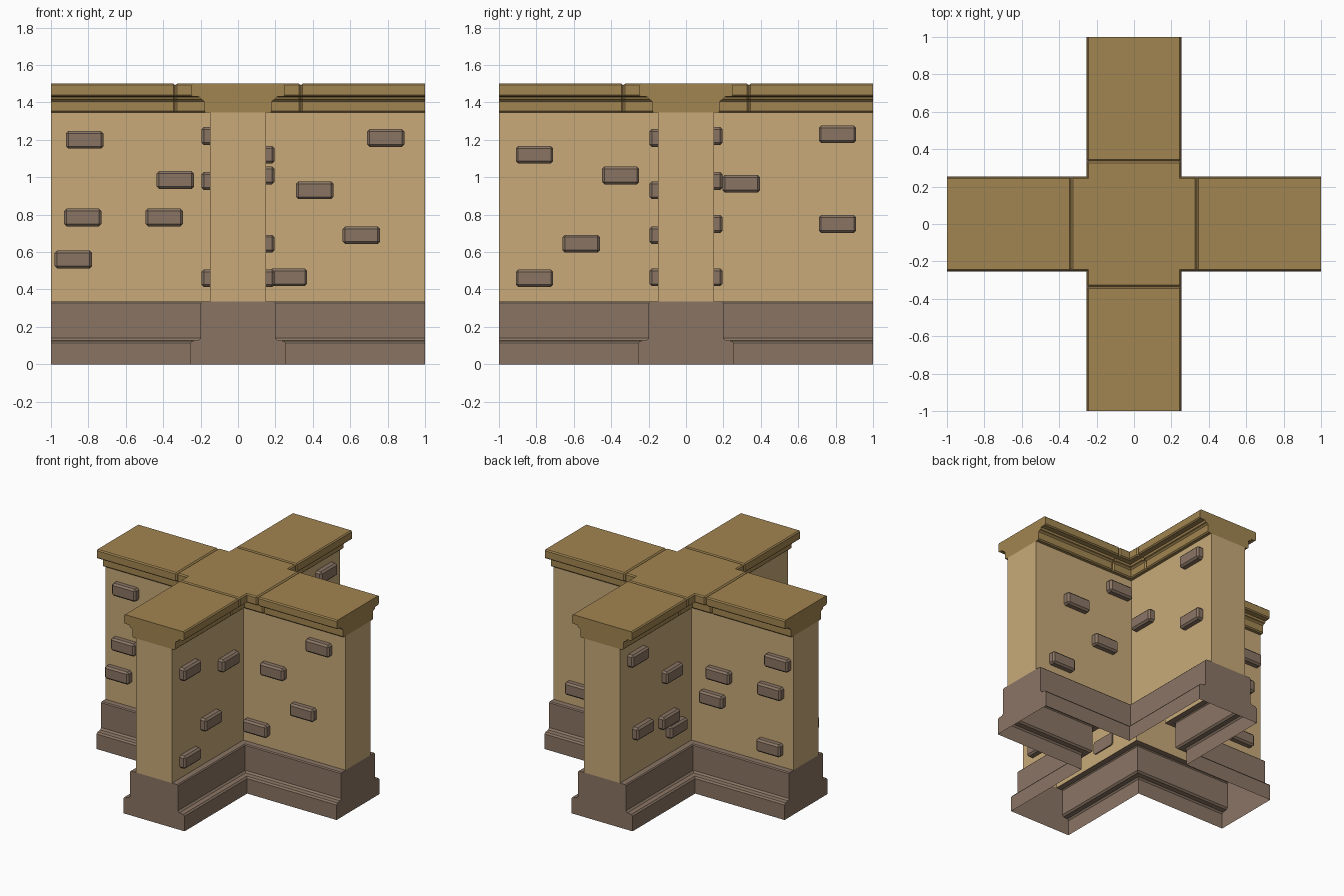
import bpy
import bmesh
from math import pi
from mathutils import Matrix, Vector

if "Cube" in bpy.data.objects:
    bpy.data.objects.remove(bpy.data.objects["Cube"], do_unlink=True)


def material(name, color):
    m = bpy.data.materials.new(name)
    m.use_nodes = True
    m.diffuse_color = (*color, 1)
    m.node_tree.nodes["Principled BSDF"].inputs["Base Color"].default_value = (*color, 1)
    return m


plaster = material("sand plaster", (0.578, 0.402, 0.188))
coping = material("ochre coping", (0.36, 0.235, 0.082))
stone = material("brown stone", (0.254, 0.178, 0.127))


def finish(name, bm, mat):
    mesh = bpy.data.meshes.new(name)
    bm.to_mesh(mesh)
    bm.free()
    mesh.materials.append(mat)
    ob = bpy.data.objects.new(name, mesh)
    bpy.context.scene.collection.objects.link(ob)
    return ob


def cross_sweep(name, profile, mat, joints=()):
    """Sweep a (half width, height) profile around a plus-shaped plan with flat
    arm ends. Joints are (distance, inset) stations that cut grooves."""
    stations = [(1, 0), *joints]
    top = max(z for _, z in profile)
    bm = bmesh.new()

    def inset(w, z, depth):
        return (w - depth if w > 0.16 else w), (z - depth if z == top else z)

    for quarter in range(4):
        turn = Matrix.Rotation(quarter * pi / 2, 3, "Z")
        rows = []
        for width, height in profile:
            leg = [(d, *inset(width, height, i)) for d, i in stations]
            row = [Vector(p) for p in leg]
            row.append(Vector((width, width, height)))
            row += [Vector((w, d, z)) for d, w, z in reversed(leg)]
            rows.append([bm.verts.new(turn @ p) for p in row])
        for low, high in zip(rows, rows[1:]):
            for k in range(len(low) - 1):
                bm.faces.new((low[k], low[k + 1], high[k + 1], high[k]))
        # flat face at the end of the arm
        outline = [(1, w, z) for w, z in profile]
        outline += [(1, -w, z) for w, z in reversed(profile) if w > 0]
        bm.faces.new([bm.verts.new(turn @ Vector(p)) for p in outline])
    bmesh.ops.remove_doubles(bm, verts=bm.verts, dist=0.0001)
    bmesh.ops.recalc_face_normals(bm, faces=bm.faces)
    return finish(name, bm, mat)


# Stepped plinth, open underneath
cross_sweep("plinth", [(0.255, 0), (0.255, 0.113), (0.245, 0.125), (0.212, 0.128),
                       (0.2, 0.14), (0.2, 0.328), (0.193, 0.335), (0.15, 0.335)], stone)

# Plain wall
cross_sweep("wall", [(0.15, 0.335), (0.15, 1.345)], plaster)

# Moulded coping with a groove where each arm meets the centre block
cross_sweep("coping", [(0.15, 1.345), (0.172, 1.345), (0.18, 1.353), (0.18, 1.405),
                       (0.188, 1.413), (0.2, 1.416), (0.206, 1.43), (0.242, 1.432),
                       (0.25, 1.44), (0.25, 1.492), (0.242, 1.5), (0, 1.5)],
            coping, joints=[(0.346, 0), (0.336, 0.01), (0.326, 0)])


def brick(name, arm, side, along, height):
    """Protruding brick with chamfered outer edges on one side of an arm."""
    bm = bmesh.new()
    bmesh.ops.create_cube(bm, size=1)
    bmesh.ops.scale(bm, vec=(0.2, 0.055, 0.095), verts=bm.verts)
    outer = [e for e in bm.edges if any(v.co.y * side > 0 for v in e.verts)]
    bmesh.ops.bevel(bm, geom=outer, offset=0.013, segments=1, affect="EDGES")
    bmesh.ops.translate(bm, vec=(along, side * 0.1685, height), verts=bm.verts)
    bmesh.ops.rotate(bm, cent=(0, 0, 0), matrix=Matrix.Rotation(arm * pi / 2, 3, "Z"),
                     verts=bm.verts)
    finish(name, bm, stone)


# Bricks as (distance from centre, height) for each arm's two sides;
# arms run counter-clockwise from +x, side +1 is the counter-clockwise side
bricks = {
    (0, -1): [(0.79, 1.21), (0.41, 0.93), (0.66, 0.69), (0.27, 0.465)],
    (0, 1): [(0.27, 1.22), (0.65, 0.98), (0.4, 0.75), (0.78, 0.465)],
    (1, -1): [(0.81, 1.23), (0.295, 0.965), (0.81, 0.75)],
    (1, 1): [(0.81, 1.22), (0.4, 0.94), (0.75, 0.65), (0.44, 0.61), (0.35, 0.51)],
    (2, -1): [(0.88, 1.12), (0.39, 0.895), (0.335, 0.7), (0.82, 0.89), (0.815, 0.465)],
    (2, 1): [(0.82, 1.2), (0.335, 0.985), (0.395, 0.785), (0.83, 0.785), (0.88, 0.56)],
    (3, -1): [(0.4, 1.22), (0.75, 0.98), (0.5, 0.46)],
    (3, 1): [(0.81, 1.12), (0.35, 1.01), (0.56, 0.645), (0.81, 0.46)],
}
arm_names = ["left", "back", "right", "front"]
for (arm, side), places in bricks.items():
    for n, (along, height) in enumerate(places):
        label = f"{arm_names[arm]}_arm_brick_{'a' if side > 0 else 'b'}{n + 1}"
        brick(label, arm, side, along, height)
